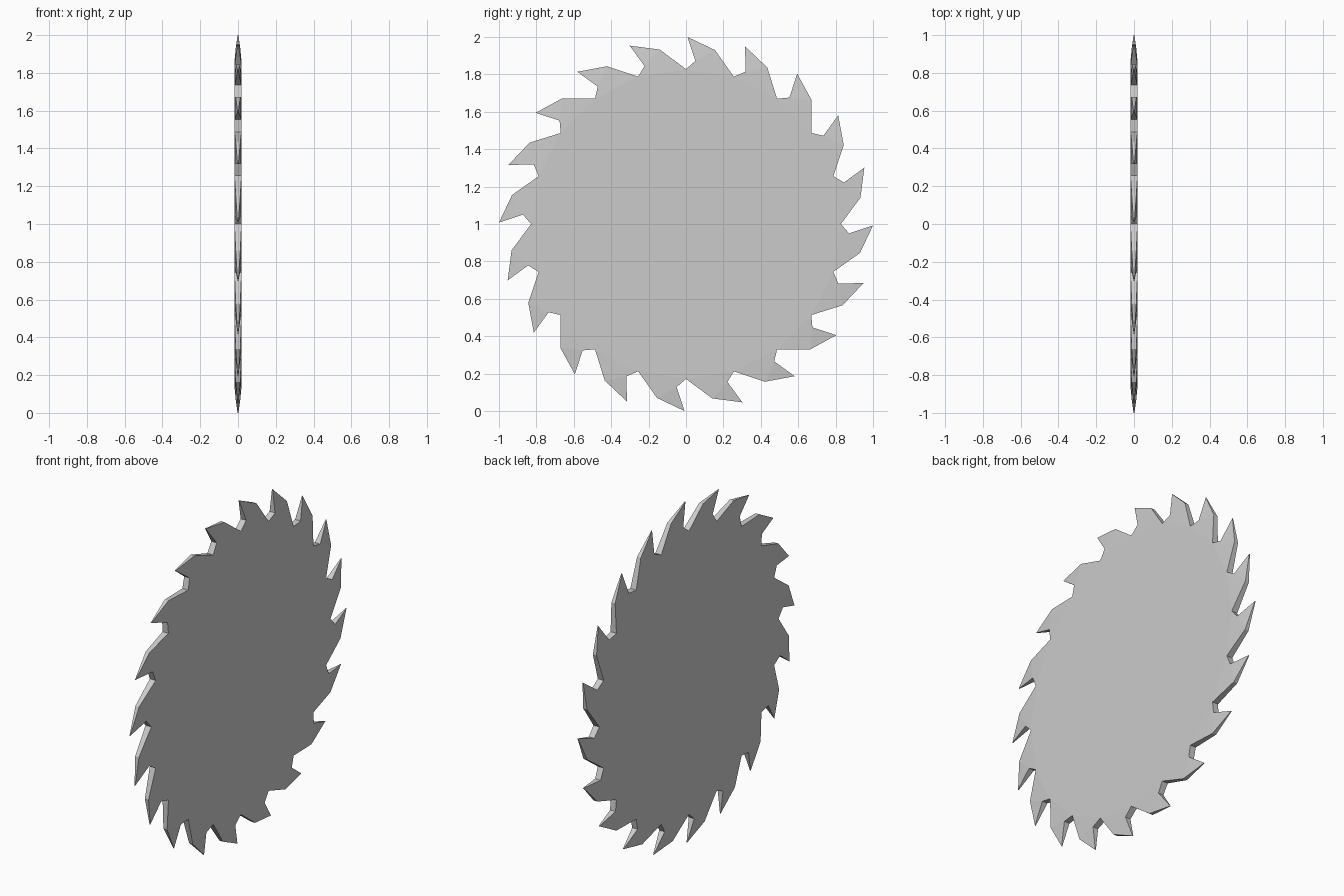
import bpy, bmesh
from math import sin, cos, radians

if "Cube" in bpy.data.objects:
    bpy.data.objects.remove(bpy.data.objects["Cube"])

TEETH = 20
STEP = radians(360 / TEETH)
# one tooth: sideways, outward, half thickness (root, gullet, tip, back)
TOOTH = [(0.0, 0.828, 0.019), (0.05, 0.872, 0.0175),
         (0.008, 1.0, 0.002), (0.155, 0.93, 0.012)]

bm = bmesh.new()


def add_rim(side):
    """All tooth points of one side, turned around the x axis."""
    rim = []
    for i in range(TEETH):
        a = i * STEP
        for u, v, h in TOOTH:
            y = u * cos(a) + v * sin(a)
            z = v * cos(a) - u * sin(a)
            rim.append(bm.verts.new((side * h, y, 1 + z)))
    return rim


right, left = add_rim(1), add_rim(-1)
n, k = len(right), len(TOOTH)

# flat disc and bevelled tooth faces on both sides
for rim in (right, left):
    bm.faces.new(rim[::k])
    for i in range(0, n, k):
        root, gullet, tip, back = rim[i:i + k]
        nxt = rim[(i + k) % n]
        bm.faces.new((gullet, tip, back))
        bm.faces.new((root, gullet, back, nxt))

# cutting edge strip around the outline
for i in range(n):
    j = (i + 1) % n
    bm.faces.new((right[i], right[j], left[j], left[i]))

bmesh.ops.recalc_face_normals(bm, faces=bm.faces)
mesh = bpy.data.meshes.new("saw_blade")
bm.to_mesh(mesh)
bm.free()
blade = bpy.data.objects.new("saw_blade", mesh)
bpy.context.collection.objects.link(blade)
